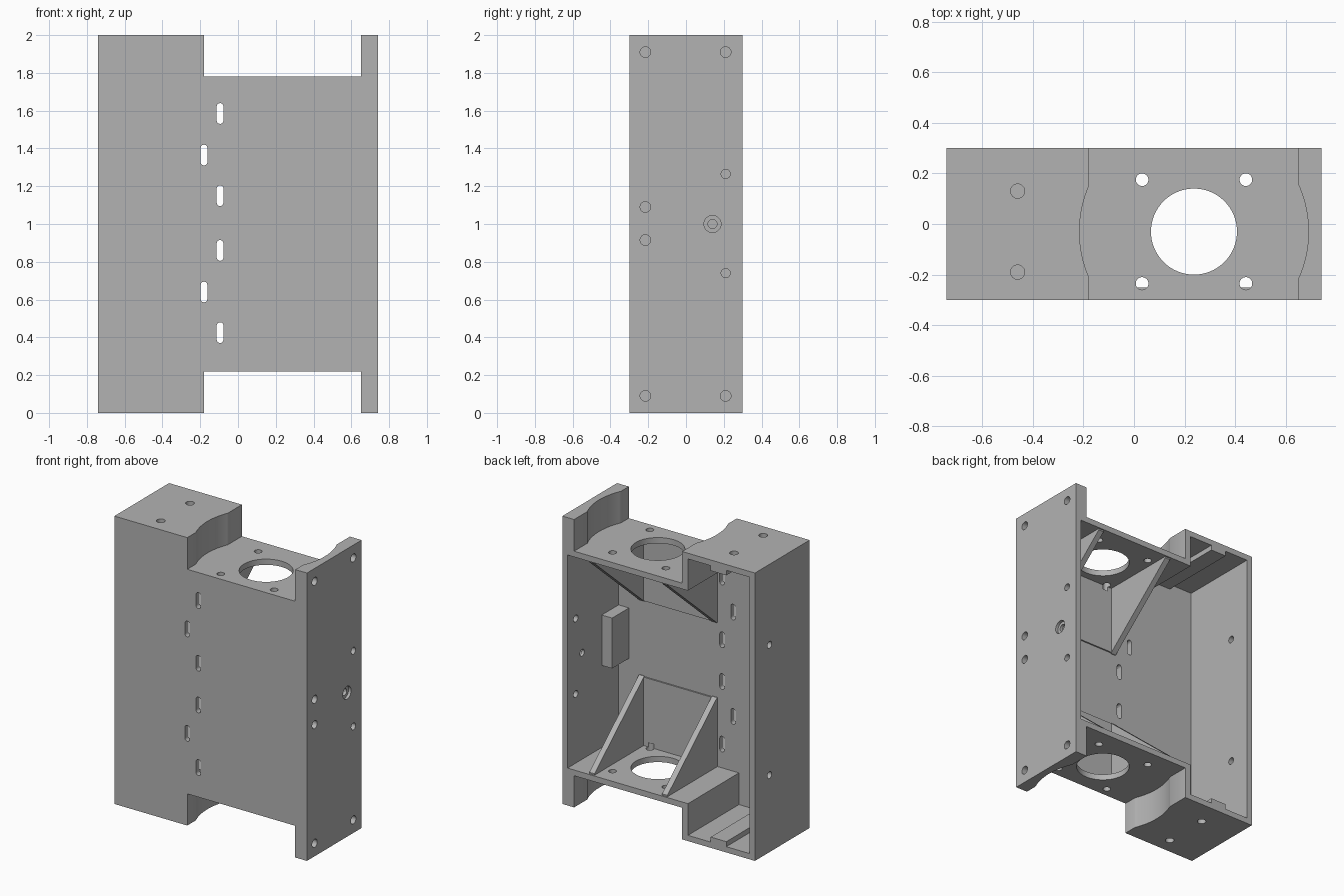
import bpy, bmesh, math
from mathutils import Matrix

old = bpy.data.objects.get("Cube")
if old:
    bpy.data.objects.remove(old, do_unlink=True)

grey = bpy.data.materials.new("plain grey")
grey.use_nodes = True
COLOUR = (0.45, 0.45, 0.45, 1)
grey.diffuse_color = COLOUR
grey.node_tree.nodes["Principled BSDF"].inputs["Base Color"].default_value = COLOUR


def finish(bm, name):
    bmesh.ops.recalc_face_normals(bm, faces=bm.faces)
    mesh = bpy.data.meshes.new(name)
    bm.to_mesh(mesh)
    bm.free()
    mesh.materials.append(grey)
    ob = bpy.data.objects.new(name, mesh)
    bpy.context.collection.objects.link(ob)
    return ob


def prism(name, outline, axis, start, end):
    """Extrude an outline: (x, z) along y, or (y, z) along x."""
    bm = bmesh.new()
    if axis == "y":
        verts = [bm.verts.new((a, start, b)) for a, b in outline]
        shift = (0, end - start, 0)
    else:
        verts = [bm.verts.new((start, a, b)) for a, b in outline]
        shift = (end - start, 0, 0)
    face = bm.faces.new(verts)
    new = bmesh.ops.extrude_face_region(bm, geom=[face])["geom"]
    moved = [g for g in new if isinstance(g, bmesh.types.BMVert)]
    bmesh.ops.translate(bm, verts=moved, vec=shift)
    return finish(bm, name)


def box(name, x0, x1, y0, y1, z0, z1):
    return prism(name, [(x0, z0), (x1, z0), (x1, z1), (x0, z1)], "y", y0, y1)


def rod(axis, centre, radius, length, sides=32):
    bm = bmesh.new()
    turn = Matrix.Rotation(math.pi / 2, 4, "Y") if axis == "x" else Matrix()
    bmesh.ops.create_cone(bm, cap_ends=True, segments=sides, radius1=radius,
                          radius2=radius, depth=length,
                          matrix=Matrix.Translation(centre) @ turn)
    return finish(bm, "cutter")


def combine(target, other, operation):
    mod = target.modifiers.new("combine", "BOOLEAN")
    mod.operation, mod.solver, mod.object = operation, "EXACT", other
    bpy.context.view_layer.objects.active = target
    bpy.ops.object.modifier_apply(modifier=mod.name)
    bpy.data.objects.remove(other, do_unlink=True)


def mirrored(half):
    """Complete an upper outline with its copy below mid height."""
    return half + [(a, 2 - b) for a, b in reversed(half)]


# Housing: tall box on one side, shorter bay, tall flange on the other
housing = prism("bracket_housing", mirrored(
    [(-0.74, 2), (-0.18, 2), (-0.18, 1.78), (0.65, 1.78), (0.65, 2), (0.74, 2)]),
    "y", -0.3, 0.3)

# Cavity open at the back, leaving a rib along the box roof and floor
cavity = prism("cavity", mirrored(
    [(-0.70, 1.96), (-0.52, 1.96), (-0.52, 1.925), (-0.40, 1.925), (-0.40, 1.96),
     (-0.225, 1.96), (-0.225, 1.74), (0.70, 1.74)]), "y", -0.26, 0.4)
combine(housing, cavity, "DIFFERENCE")

# Gussets and backing pads under both mounting plates
for flip in (False, True):
    def z(h):
        return 2 - h if flip else h
    for x0 in (-0.06, 0.50):
        gusset = prism("gusset", [(-0.28, z(0.24)), (0.29, z(0.24)), (0.29, z(0.27)),
                                  (-0.255, z(0.74)), (-0.28, z(0.74))],
                       "x", x0, x0 + 0.04)
        combine(housing, gusset, "UNION")
    low, high = sorted((z(0.24), z(0.735)))
    combine(housing, box("pad", -0.04, 0.52, -0.28, -0.25, low, high), "UNION")

# Screw block inside the flange wall
combine(housing, box("screw_block", 0.62, 0.71, -0.28, -0.075, 0.83, 1.18), "UNION")

# Round clearance beside both mounting plates
MX, MY = 0.237, -0.03
for zc in (0.07, 1.93):
    combine(housing, rod("z", (MX, MY, zc), 0.4525, 0.3, 96), "DIFFERENCE")

cutters = []
# Motor openings with four screw holes
for zc in (0.24, 1.76):
    cutters.append(rod("z", (MX, MY, zc), 0.17, 0.1, 64))
    for sx in (-1, 1):
        for sy in (-1, 1):
            cutters.append(rod("z", (MX + sx * 0.205, MY + sy * 0.205, zc), 0.025, 0.1))

# Blind holes in the box ends
for zc in (0, 2):
    for y in (0.13, -0.19):
        cutters.append(rod("z", (-0.46, y, zc), 0.028, 0.1))

# Blind holes in the flange side
for y, zc in ((0.21, 0.09), (0.21, 1.91), (-0.215, 0.09), (-0.215, 1.91),
              (-0.215, 0.915), (-0.215, 1.09)):
    cutters.append(rod("x", (0.74, y, zc), 0.028, 0.12))

# Through holes in both side walls and the counterbored one
for zc in (0.74, 1.265):
    cutters.append(rod("x", (0.72, 0.21, zc), 0.024, 0.1))
for zc in (0.535, 1.44):
    cutters.append(rod("x", (-0.72, 0.14, zc), 0.024, 0.1))
cutters.append(rod("x", (0.72, 0.14, 1), 0.024, 0.1))
cutters.append(rod("x", (0.74, 0.14, 1), 0.045, 0.04))

# Cable slots with round ends through the front plate
for x, zc in ((-0.095, 1.585), (-0.095, 1.15), (-0.095, 0.86), (-0.095, 0.425),
              (-0.18, 1.365), (-0.18, 0.64)):
    r, half = 0.018, 0.037
    outline = []
    for i in range(18):
        a = math.pi * (i % 9) / 8 + (math.pi if i > 8 else 0)
        outline.append((x + r * math.cos(a),
                        zc + r * math.sin(a) + (half if i < 9 else -half)))
    cutters.append(prism("slot", outline, "y", -0.35, -0.2))

for cutter in cutters:
    combine(housing, cutter, "DIFFERENCE")

# Smooth the bores, keep the edges sharp
bpy.ops.object.select_all(action="DESELECT")
housing.select_set(True)
bpy.context.view_layer.objects.active = housing
bpy.ops.object.shade_smooth_by_angle(angle=math.radians(30))
